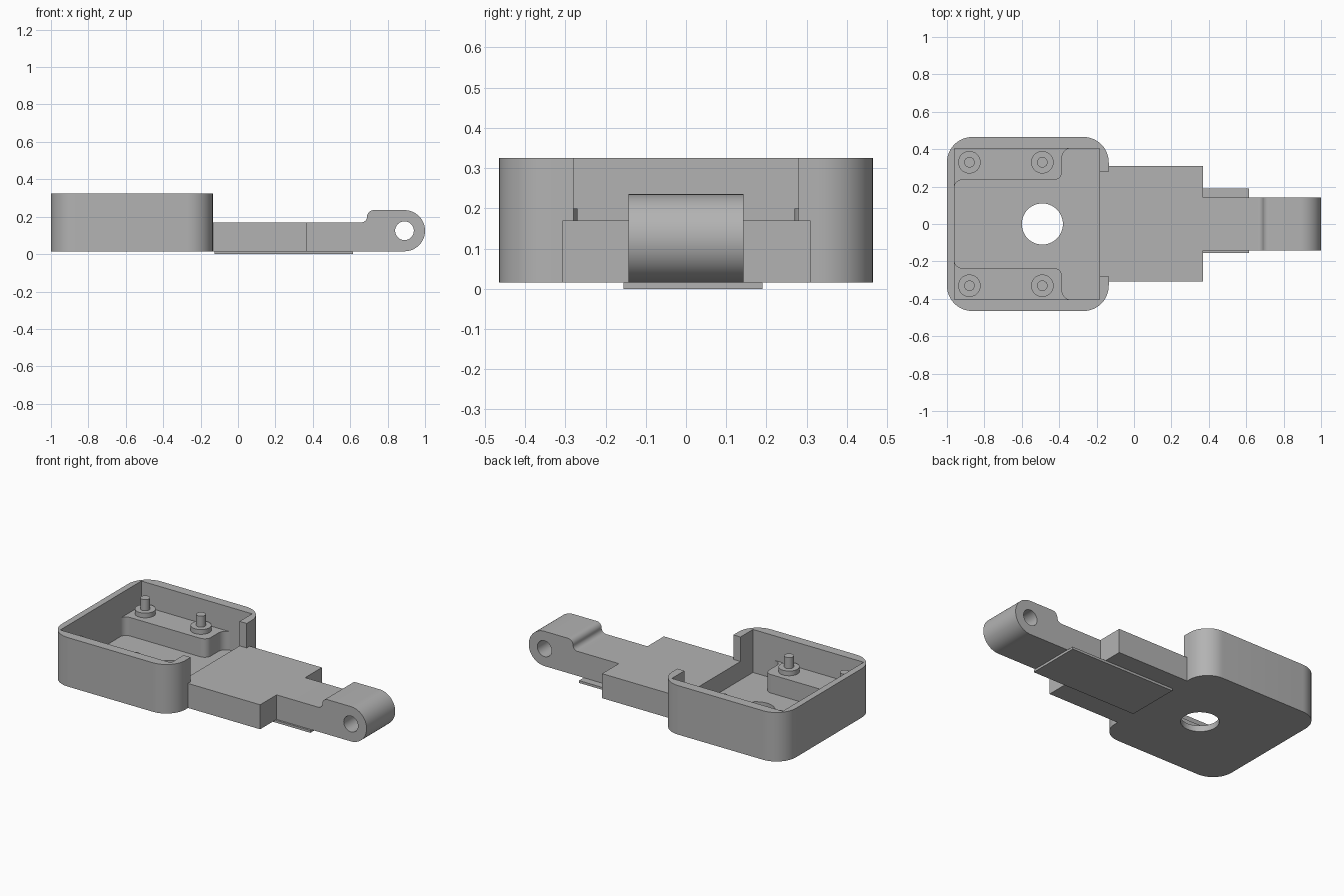
import bpy, bmesh
from math import radians, cos, sin

cube = bpy.data.objects.get("Cube")
if cube:
    bpy.data.objects.remove(cube, do_unlink=True)

grey = bpy.data.materials.new("plain grey")
grey.use_nodes = True
grey.diffuse_color = (0.45, 0.45, 0.45, 1)
grey.node_tree.nodes["Principled BSDF"].inputs["Base Color"].default_value = (0.45, 0.45, 0.45, 1)

BASE, DECK, RIM, FLOOR = 0.015, 0.17, 0.325, 0.053


def arc(cx, cy, r, start, end, steps=12):
    angles = [radians(start + (end - start) * i / steps) for i in range(steps + 1)]
    return [(cx + r * cos(a), cy + r * sin(a)) for a in angles]


def circle(cx, cy, r):
    return arc(cx, cy, r, 0, 360, 48)[:-1]


def rect(x0, x1, y0, y1):
    return [(x0, y0), (x1, y0), (x1, y1), (x0, y1)]


def finish(mesh):
    mesh.shade_smooth()
    mesh.set_sharp_from_angle(angle=radians(30))


def prism(name, outline, low, high, along="z"):
    """Extrude a flat outline along z (outline in x, y) or y (outline in x, z)."""
    bm = bmesh.new()
    place = (lambda p, d: (p[0], p[1], d)) if along == "z" else (lambda p, d: (p[0], d, p[1]))
    face = bm.faces.new([bm.verts.new(place(p, low)) for p in outline])
    top = bmesh.ops.extrude_face_region(bm, geom=[face])["geom"]
    shift = place((0, 0), high - low)
    bmesh.ops.translate(bm, vec=shift, verts=[v for v in top if isinstance(v, bmesh.types.BMVert)])
    bmesh.ops.recalc_face_normals(bm, faces=bm.faces)
    mesh = bpy.data.meshes.new(name)
    bm.to_mesh(mesh)
    bm.free()
    mesh.materials.append(grey)
    finish(mesh)
    obj = bpy.data.objects.new(name, mesh)
    bpy.context.scene.collection.objects.link(obj)
    return obj


def cut(obj, cutters):
    for cutter in cutters:
        cutter.hide_render = True
        mod = obj.modifiers.new("cut", "BOOLEAN")
        mod.operation = "DIFFERENCE"
        mod.solver = "EXACT"
        mod.object = cutter
    bpy.context.view_layer.update()
    graph = bpy.context.evaluated_depsgraph_get()
    mesh = bpy.data.meshes.new_from_object(obj.evaluated_get(graph))
    obj.modifiers.clear()
    obj.data = mesh
    finish(mesh)
    for cutter in cutters:
        bpy.data.objects.remove(cutter, do_unlink=True)


# Tray with rounded corners, open towards the arm
r = 0.135
left, right, side = -1.0, -0.135, 0.465
outline = (arc(right - r, side - r, r, 0, 90) + arc(left + r, side - r, r, 90, 180)
           + arc(left + r, r - side, r, 180, 270) + arc(right - r, r - side, r, 270, 360))
tray = prism("tray", outline, BASE, RIM)
cut(tray, [
    prism("cavity_cutter", rect(-0.96, -0.185, -0.405, 0.405), FLOOR, 0.5),
    prism("opening_cutter", rect(-0.25, -0.05, -0.28, 0.28), DECK, 0.5),
    prism("hole_cutter", circle(-0.49, 0, 0.11), -0.1, 0.1),
])

# Raised ledges with a pair of pegs each
for label, s in (("left", 1), ("right", -1)):
    ledge = ([(-0.96, 0.405)] + arc(-0.335, 0.355, 0.05, 90, 180)
             + arc(-0.43, 0.28, 0.045, 0, -90) + arc(-0.92, 0.195, 0.04, 90, 180))
    prism(label + "_ledge", [(x, y * s) for x, y in ledge], FLOOR, DECK)
    for end, x in (("outer", -0.88), ("inner", -0.49)):
        prism(f"{label}_{end}_boss", circle(x, 0.33 * s, 0.06), DECK, 0.2)
        prism(f"{label}_{end}_peg", circle(x, 0.33 * s, 0.028), 0.2, 0.27)

# Wide arm block
prism("arm_block", rect(right, 0.37, -0.307, 0.31), BASE, DECK)

# Narrow neck ending in a rounded hinge lug
profile = ([(0.37, BASE)] + arc(0.89, 0.125, 0.11, -90, 90, 32)
           + arc(0.725, 0.2, 0.035, 90, 180) + arc(0.66, 0.2, 0.03, 0, -90) + [(0.37, DECK)])
lug = prism("neck_and_lug", profile, -0.143, 0.143, "y")
cut(lug, [prism("pin_cutter", circle(0.89, 0.125, 0.05), -0.4, 0.4, "y")])

# Thin plate under the arm
prism("under_plate", rect(-0.125, 0.615, -0.155, 0.19), 0, BASE)
